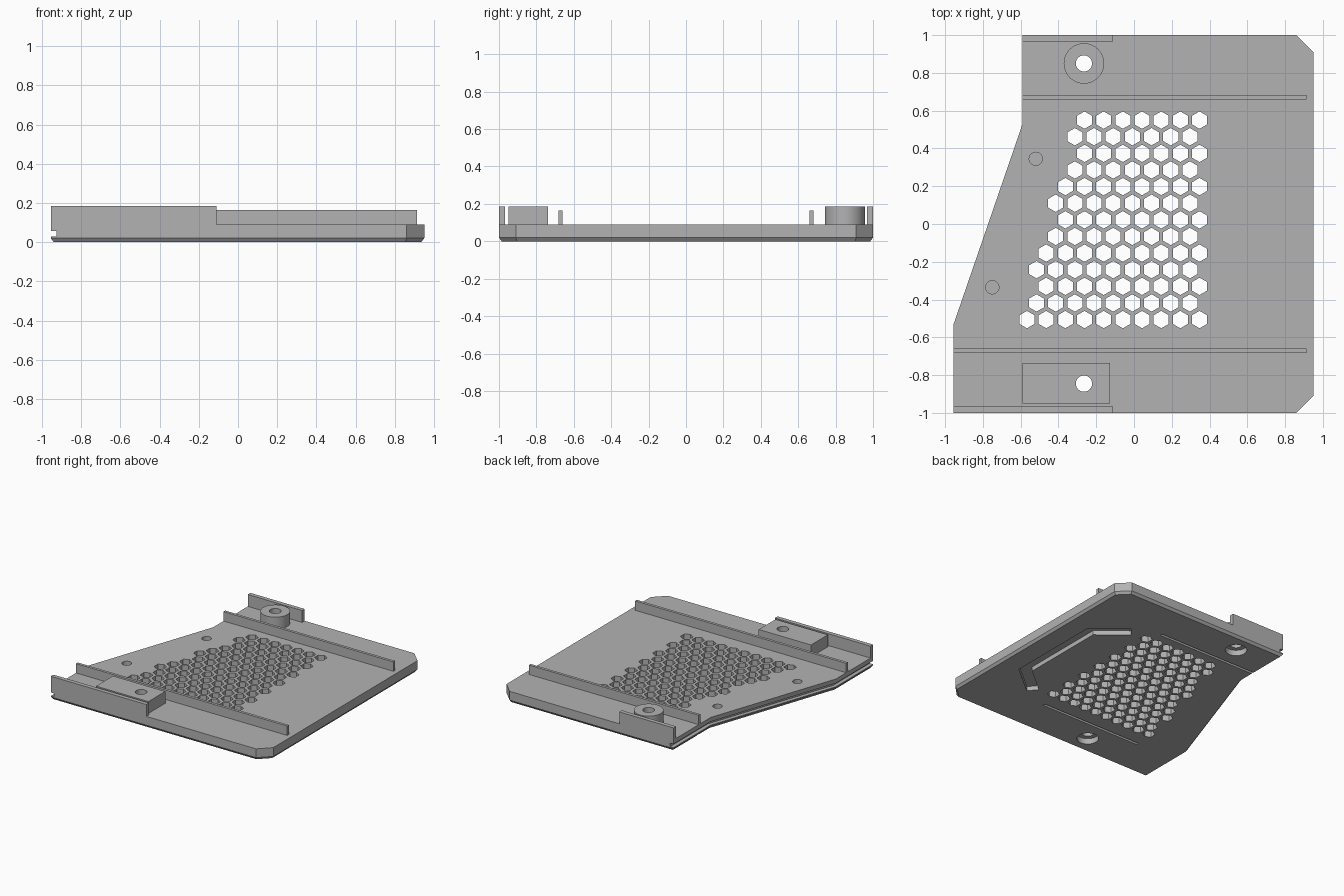
import bpy, bmesh, math
from mathutils import Vector

cube = bpy.data.objects.get("Cube")
if cube:
    bpy.data.objects.remove(cube)

grey = bpy.data.materials.new("plain grey")
grey.use_nodes = True
colour = (0.45, 0.45, 0.45, 1)
grey.diffuse_color = colour
grey.node_tree.nodes["Principled BSDF"].inputs["Base Color"].default_value = colour

TOP, WALL, RAIL = 0.09, 0.185, 0.165


def ring(x, y, r, n=40, turn=0.0):
    return [(x + r * math.cos(turn + math.tau * i / n),
             y + r * math.sin(turn + math.tau * i / n)) for i in range(n)]


def rect(x0, x1, y0, y1):
    return [(x0, y0), (x1, y0), (x1, y1), (x0, y1)]


def offset(path, d, closed=False):
    """Shift a path to its left by d, with mitred corners."""
    pts = [Vector(p) for p in path]
    out, n = [], len(pts)
    for i, p in enumerate(pts):
        prev = pts[i - 1] if i or closed else None
        nxt = pts[(i + 1) % n] if i < n - 1 or closed else None
        a = (p - prev).normalized() if prev else (nxt - p).normalized()
        b = (nxt - p).normalized() if nxt else a
        na, nb = Vector((-a.y, a.x)), Vector((-b.y, b.x))
        out.append(p + (na + nb) * d / (1 + na.dot(nb)))
    return [tuple(p) for p in out]


def strip(path, half):
    return offset(path, -half) + offset(path, half)[::-1]


def prism(name, layers):
    """Each solid is a list of (outline, z) sections joined from bottom to top."""
    bm = bmesh.new()
    for sections in layers:
        loops = [[bm.verts.new((x, y, z)) for x, y in o] for o, z in sections]
        bm.faces.new(loops[0][::-1])
        bm.faces.new(loops[-1])
        for lo, hi in zip(loops, loops[1:]):
            for i in range(len(lo)):
                j = (i + 1) % len(lo)
                bm.faces.new((lo[i], lo[j], hi[j], hi[i]))
    bmesh.ops.recalc_face_normals(bm, faces=bm.faces)
    mesh = bpy.data.meshes.new(name)
    bm.to_mesh(mesh)
    bm.free()
    mesh.materials.append(grey)
    ob = bpy.data.objects.new(name, mesh)
    bpy.context.collection.objects.link(ob)
    return ob


def solid(outline, z0, z1):
    return [(outline, z0), (outline, z1)]


def cut(ob, *cutters):
    for c in cutters:
        mod = ob.modifiers.new("cut", "BOOLEAN")
        mod.operation, mod.solver, mod.object = "DIFFERENCE", "EXACT", c
    dg = bpy.context.evaluated_depsgraph_get()
    mesh = bpy.data.meshes.new_from_object(ob.evaluated_get(dg))
    ob.modifiers.clear()
    ob.data = mesh


# Base plate with chamfered underside
left_edge = [(-0.59, 1), (-0.59, 0.53), (-0.955, -0.53), (-0.955, -1)]
outline = left_edge + [(0.86, -1), (0.95, -0.91), (0.95, 0.91), (0.86, 1)]
plate = prism("base_plate", [[(offset(outline, 0.015, True), 0),
                              (outline, 0.02), (outline, TOP)]])

# Honeycomb vents, widening towards the front
openings = []
for row in range(13):
    right = 0.347 - 0.051 * (row % 2)
    for i in range(7 + row // 4):
        hexagon = ring(right - 0.1015 * i, 0.55 - 0.088 * row, 0.046, 6, math.pi / 6)
        openings.append(solid(hexagon, -0.1, 0.3))

# Screw holes, blind pin holes, underside grooves and the slot in the left edge
screws = [(-0.265, 0.85), (-0.265, -0.845)]
holes = [solid(ring(x, y, 0.043), -0.1, 0.3) for x, y in screws]
pins = [solid(ring(x, y, 0.035), 0.05, 0.2) for x, y in [(-0.52, 0.345), (-0.75, -0.335)]]
grooves = [solid(rect(-0.6, 0.3, y - 0.01, y + 0.01), -0.1, 0.02) for y in (-0.67, 0.67)]
channel_path = [(0.5, 0.56), (0.73, 0.37), (0.73, -0.37), (0.5, -0.56)]
channel = [solid(strip(channel_path, 0.045), -0.1, 0.035)]
slot_path = [(-0.59, 1.1)] + left_edge[1:3] + [(-0.955, -1.1)]
slot = [solid(strip(slot_path, 0.03), 0.028, 0.056)]

opening_cutter = prism("opening_cutter", openings + holes + pins + grooves + channel + slot)
head_cutter = prism("head_cutter", [solid(ring(x, y, 0.08), -0.1, 0.045) for x, y in screws])
hole_cutter = prism("hole_cutter", holes)
cut(plate, opening_cutter, head_cutter)

# Screw mounts
boss = prism("round_boss", [solid(ring(*screws[0], 0.107, 48), TOP, WALL)])
block = prism("mounting_block", [solid(rect(-0.59, -0.127, -0.95, -0.737), TOP, WALL)])
cut(boss, hole_cutter)
cut(block, hole_cutter)
for c in (opening_cutter, head_cutter, hole_cutter):
    bpy.data.objects.remove(c)

# Edge walls and long rails
parts = [plate, boss, block]
for side, sign, x0 in (("front", -1, -0.955), ("back", 1, -0.59)):
    for kind, x1, inner, outer, z in (("wall", -0.11, 0.967, 1, WALL),
                                      ("rail", 0.912, 0.66, 0.682, RAIL)):
        y0, y1 = sorted((sign * inner, sign * outer))
        parts.append(prism(f"{side}_{kind}", [solid(rect(x0, x1, y0, y1), TOP, z)]))

# Smooth the round parts, keep edges sharp
bpy.ops.object.select_all(action="DESELECT")
for ob in parts:
    ob.select_set(True)
bpy.context.view_layer.objects.active = plate
bpy.ops.object.shade_smooth_by_angle(angle=math.radians(25))
